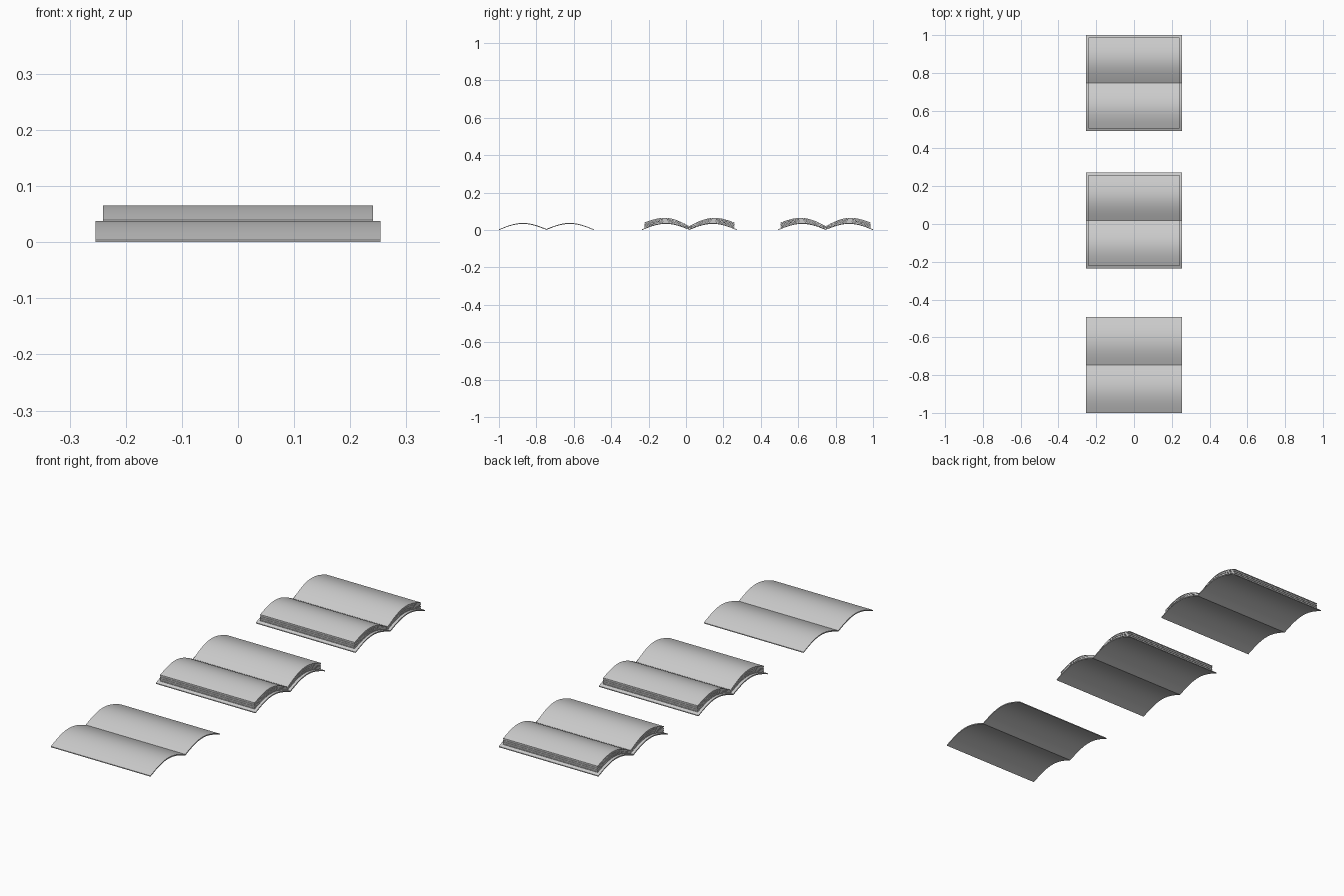
import bpy, math

if "Cube" in bpy.data.objects:
    bpy.data.objects.remove(bpy.data.objects["Cube"])

SEG = 20          # segments per arched half
HALF = 0.2535     # half depth of an open cover


def arch(t, peak, outer, spine):
    """Height of one wing; t runs from spine (0) to outer edge (1)."""
    base = spine + (outer - spine) * t
    mid = (spine + outer) / 2
    return base + (peak - mid) * math.sin(math.pi * t)


def slab(name, lower, upper, half_x, y0):
    """Extrude a closed strip (lower and upper y,z curves) along x."""
    loop = lower + upper[::-1]
    n, m = len(loop), len(lower)
    verts = [(x, y, z) for x in (-half_x, half_x) for y, z in loop]
    faces = [(i, (i + 1) % n, n + (i + 1) % n, n + i) for i in range(n)]
    for i in range(m - 1):                       # end caps
        a, b, c, d = i, i + 1, n - 2 - i, n - 1 - i
        faces += [(d, c, b, a), (n + a, n + b, n + c, n + d)]
    me = bpy.data.meshes.new(name)
    me.from_pydata(verts, [], [f[::-1] for f in faces])
    ob = bpy.data.objects.new(name, me)
    bpy.context.collection.objects.link(ob)
    ob.location.y = y0
    bpy.context.view_layer.objects.active = ob
    for o in bpy.context.selected_objects:
        o.select_set(False)
    ob.select_set(True)
    bpy.ops.object.mode_set(mode='EDIT')
    bpy.ops.mesh.select_all(action='SELECT')
    bpy.ops.mesh.normals_make_consistent(inside=False)
    bpy.ops.object.mode_set(mode='OBJECT')
    bpy.ops.object.shade_smooth_by_angle(angle=math.radians(35))
    return ob


def wings(half, peak, outer, spine):
    """Double-arched curve across both halves of the book."""
    pts = []
    for i in range(-SEG, SEG + 1):
        t = abs(i) / SEG
        pts.append((half * i / SEG, arch(t, peak, outer, spine)))
    return pts


def cover(name, y0):
    slab(name, wings(HALF, 0.033, 0.0, 0.001),
         wings(HALF, 0.038, 0.004, 0.006), 0.254, y0)


def pages(name, y0, sheets=7):
    # thin leaves stacked from the cover up to the top spread
    for k in range(sheets):
        def level(f):
            return (0.038 + 0.027 * f, 0.011 + 0.029 * f, 0.007 + 0.014 * f)
        half = 0.241 - 0.0015 * (k % 2)
        slab(f"{name}_{k + 1}", wings(half, *level(k / sheets)),
             wings(half, *level((k + 0.85) / sheets if k < sheets - 1 else 1)),
             0.241 - 0.001 * (k % 2), y0)


# empty cover in front, two complete open books behind
cover("empty_cover", -0.7465)
for label, y0 in (("middle", 0.018), ("back", 0.7465)):
    cover(label + "_cover", y0)
    pages(label + "_page_layer", y0)
